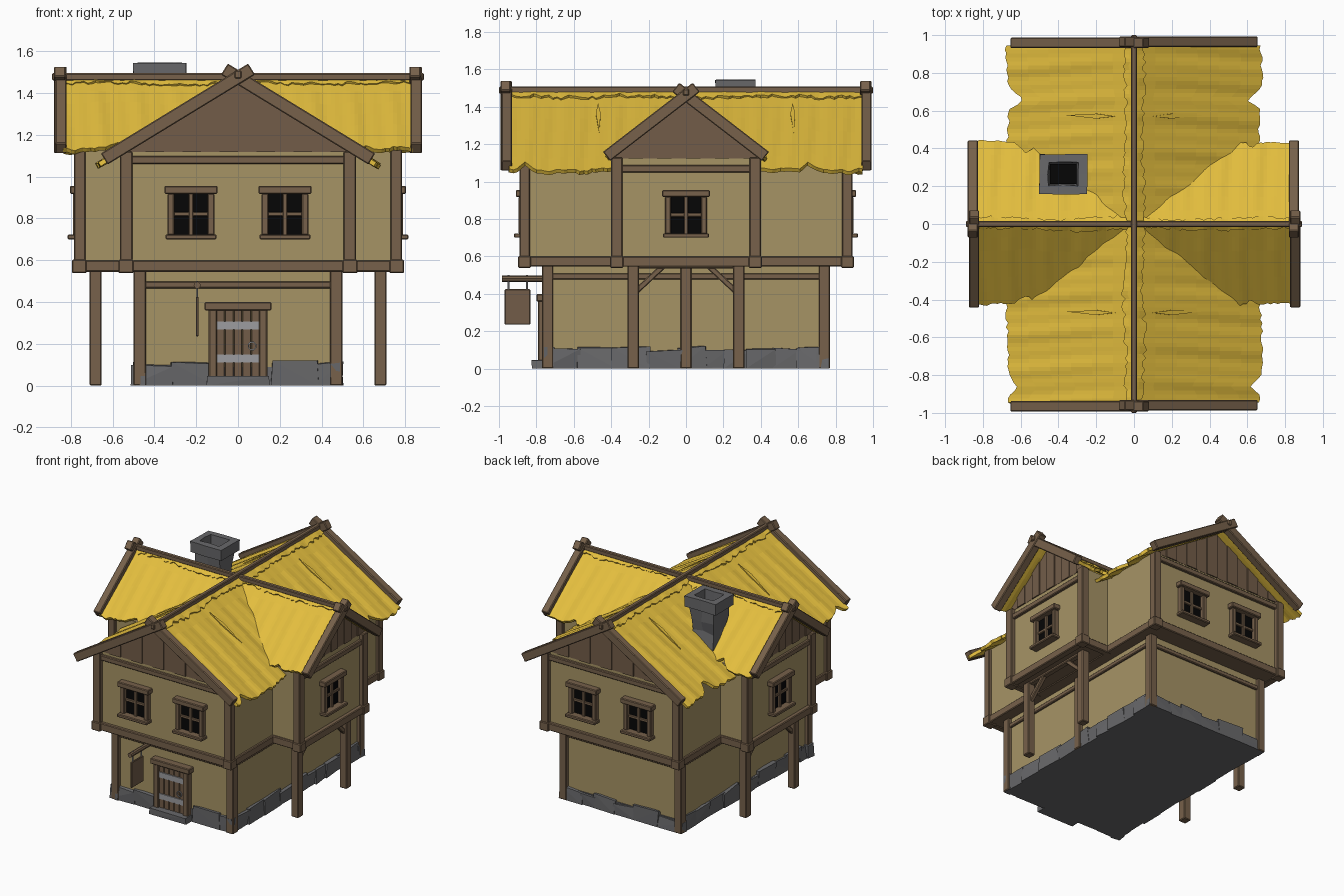
import bpy, bmesh, random
from math import sin, pi
from mathutils import Matrix, Vector

if "Cube" in bpy.data.objects:
    bpy.data.objects.remove(bpy.data.objects["Cube"])

random.seed(4)
I4 = Matrix.Identity(4)


def mat(name, r, g, b):
    m = bpy.data.materials.new(name)
    m.diffuse_color = [(c / 255) ** 2.2 for c in (r, g, b)] + [1]
    m.use_nodes = True
    m.node_tree.nodes["Principled BSDF"].inputs["Base Color"].default_value = m.diffuse_color
    return m


WOOD = mat("wood", 118, 97, 76)
PLANK = mat("plank", 114, 93, 74)
WALL = mat("plaster", 165, 146, 101)
THATCH = mat("thatch", 226, 188, 64)
STONE = mat("stone", 104, 104, 106)
DARK = mat("dark", 14, 14, 15)
IRON = mat("iron", 155, 155, 158)


def finish(name, bm, m, bevel=0):
    bmesh.ops.recalc_face_normals(bm, faces=bm.faces)
    me = bpy.data.meshes.new(name)
    bm.to_mesh(me)
    bm.free()
    me.materials.append(m)
    ob = bpy.data.objects.new(name, me)
    bpy.context.collection.objects.link(ob)
    if bevel:
        mod = ob.modifiers.new("bevel", 'BEVEL')
        mod.width, mod.segments = bevel, 1
    return ob


def box(name, x, y, z, m=WOOD, bevel=.005, M=I4):
    """Box from (min, max) pairs."""
    bm = bmesh.new()
    c = [(a + b) / 2 for a, b in (x, y, z)]
    s = [abs(b - a) for a, b in (x, y, z)]
    bmesh.ops.create_cube(bm, size=1, matrix=M @ Matrix.Translation(c) @ Matrix.Diagonal(s + [1]))
    return finish(name, bm, m, bevel)


def beam(name, p, q, w, d, m=WOOD, M=I4):
    """Timber from p to q lying in the local xz plane, w tall and d deep in y."""
    p, q = Vector(p), Vector(q)
    u = (q - p).normalized()
    n = Vector((0, 1, 0))
    R = Matrix((u, n, u.cross(n))).transposed().to_4x4()
    L = (q - p).length / 2
    return box(name, (-L, L), (-d / 2, d / 2), (-w / 2, w / 2), m, .005,
               M @ Matrix.Translation((p + q) / 2) @ R)


def rod(name, p, q, r, m=WOOD, sides=8):
    p, q = Vector(p), Vector(q)
    bm = bmesh.new()
    bmesh.ops.create_cone(bm, cap_ends=True, segments=sides, radius1=r, radius2=r, depth=(q - p).length,
                          matrix=Matrix.Translation((p + q) / 2) @ (q - p).to_track_quat('Z', 'Y').to_matrix().to_4x4())
    return finish(name, bm, m)


def turn(a):
    return Matrix.Rotation(a, 4, 'Z')


def thatch(name, half_len, half_w, ridge, slope, notches=(), rag=.008, ripple=.004, rows=6, M=I4):
    """Wavy straw sheet folded over a ridge that runs along local y."""
    bm = bmesh.new()
    n, grid = 90, []
    for i in range(n + 1):
        y = -half_len + 2 * half_len * i / n
        row = []
        for s in (-1, 1):
            w = half_w + random.uniform(-rag, rag) + .008 * sin(y * 9 + s)
            for c, width, depth in notches:
                w -= depth * max(0, 1 - abs(y - c) / width)
            ts = range(rows, 0, -1) if s < 0 else range(0, rows + 1)
            for t in ts:
                x = w * t / rows
                wave = ripple * (sin(y * 31 + s + x * 3) + .6 * sin(y * 67 + x * 5)) * min(1, t / 2)
                row.append(bm.verts.new(M @ Vector((s * x, y, ridge - slope * x + wave))))
        grid.append(row)
    for a, b in zip(grid, grid[1:]):
        for k in range(len(a) - 1):
            bm.faces.new((a[k], a[k + 1], b[k + 1], b[k]))
    ob = finish(name, bm, THATCH)
    up = sum(p.normal.z for p in ob.data.polygons)
    if up < 0:
        ob.data.flip_normals()
    mod = ob.modifiers.new("thickness", 'SOLIDIFY')
    mod.thickness, mod.offset = .022, -1


def gable(name, M, dist, half, ridge, slope, base, count):
    """Vertical planks cut to the roof slope."""
    w = 2 * half / count
    for i in range(count):
        x0, x1 = -half + i * w, -half + (i + 1) * w
        y0 = -dist - (.007 if i % 2 else 0)
        prof = [(x0, base), (x1, base), (x1, max(base + .002, ridge - slope * abs(x1))),
                (x0, max(base + .002, ridge - slope * abs(x0)))]
        bm = bmesh.new()
        a = [bm.verts.new(M @ Vector((x, y0, z))) for x, z in prof]
        b = [bm.verts.new(M @ Vector((x, -dist + .04, z))) for x, z in prof]
        bm.faces.new(a)
        bm.faces.new(b[::-1])
        for k in range(4):
            bm.faces.new((a[k], b[k], b[(k + 1) % 4], a[(k + 1) % 4]))
        finish(name, bm, PLANK)


def window(M):
    """Window around local x = 0 on a wall at local y = 0 facing -y."""
    box("window_pane", (-.085, .085), (-.006, .02), (.72, .93), DARK, 0, M)
    box("window_lintel", (-.127, .127), (-.05, .02), (.918, .956), M=M)
    box("window_sill", (-.122, .122), (-.06, .02), (.7, .724), M=M)
    for s in (-1, 1):
        box("window_jamb", (s * .08, s * .112), (-.035, .02), (.72, .92), M=M)
    box("window_bar", (-.011, .011), (-.02, .01), (.72, .92), bevel=.003, M=M)
    box("window_bar", (-.082, .082), (-.018, .01), (.812, .832), bevel=.003, M=M)


def rock(name, x, y, z, j):
    bm = bmesh.new()
    for a in x:
        for b in y:
            for c in z:
                jit = [random.uniform(-j, j) for _ in range(3)]
                bm.verts.new((a + jit[0], b + jit[1] * .5, max(0, c + jit[2]) if c else 0))
    bmesh.ops.convex_hull(bm, input=bm.verts)
    finish(name, bm, STONE)


# walls and floors
box("ground_floor_wall", (-.475, .475), (-.745, .745), (.02, .56), WALL, 0)
box("main_upper_wall", (-.545, .545), (-.86, .86), (.57, 1.12), WALL, 0)
box("wing_upper_wall", (-.755, .755), (-.375, .375), (.571, 1.135), WALL, 0)
box("main_floor", (-.54, .54), (-.86, .86), (.55, .58), WOOD, 0)
box("wing_floor", (-.75, .75), (-.37, .37), (.551, .58), WOOD, 0)

# stone footing
box("footing", (-.485, .485), (-.75, .75), (0, .09), STONE, 0)
for s in (-1, 1):
    y = -.76
    while y < .7:
        e = min(.755, y + random.uniform(.1, .2))
        rock("footing_stone", (s * .44, s * .492), (y - .01, e + .01), (0, random.uniform(.09, .12)), .01)
        y = e
    x = -.495
    while x < .46:
        e = min(.49, x + random.uniform(.1, .2))
        if s > 0 or e < -.1 or x > .1:
            rock("footing_stone", (x - .01, e + .01), (s * .7, s * .762), (0, random.uniform(.08, .115)), .01)
        x = e
rock("door_step", (-.15, .15), (-.825, -.72), (0, .042), .004)

# posts
for sx in (-1, 1):
    for sy in (-1, 1):
        box("ground_post", (sx * .44, sx * .5), (sy * .71, sy * .77), (0, .55))
        box("main_post", (sx * .505, sx * .565), (sy * .835, sy * .89), (.54, 1.12))
        box("main_post_foot", (sx * .5, sx * .572), (sy * .83, sy * .897), (.538, .603))
        box("wing_post", (sx * .73, sx * .785), (sy * .34, sy * .4), (.54, 1.13))
        box("wing_post_foot", (sx * .725, sx * .795), (sy * .335, sy * .405), (.538, .603))
        box("wing_leg", (sx * .652, sx * .71), (sy * .252, sy * .312), (0, .55))
        beam("leg_brace", (-sy * .27, -sx * .68, .41), (-sy * .12, -sx * .68, .55), .03, .03, M=turn(pi / 2))
        box("wing_side_sill", (sx * .52, sx * .76), (sy * .345, sy * .392), (.545, .6))
    box("middle_post", (sx * .455, sx * .5), (-.03, .03), (0, .55))
    box("wing_sill", (sx * .735, sx * .785), (-.37, .37), (.545, .6))
    box("wing_top_rail", (sx * .735, sx * .775), (-.36, .36), (1.05, 1.088))
    box("main_side_sill", (sx * .51, sx * .562), (-.85, .85), (.546, .599))
    box("ground_side_rail", (sx * .46, sx * .49), (-.72, .72), (.478, .51))
    box("leg_tie", (sx * .66, sx * .7), (-.28, .28), (.535, .56))
for s in (-1, 1):
    box("main_sill", (-.53, .53), (s * .84, s * .885), (.545, .6))
    box("main_top_rail", (-.52, .52), (s * .84, s * .88), (1.06, 1.098))
    box("ground_rail", (-.46, .46), (s * .73, s * .76), (.466, .498))

# gables, bargeboards and windows
MR, MS, WR, WS = 1.475, .61, 1.462, .77
for k in range(4):
    M = turn(k * pi / 2)
    main = k % 2 == 0
    r, sl, low, top, d = (MR, MS, .64, .065, .962) if main else (WR, WS, .425, .055, .85)
    if main:
        gable("main_gable_plank", M, .862, .53, MR - .02, MS, 1.118, 12)
        for x in (-.225, .225):
            window(M @ Matrix.Translation((x, -.86, 0)))
    else:
        gable("wing_gable_plank", M, .757, .385, WR - .02, WS, 1.125, 10)
        window(M @ Matrix.Translation((0, -.755, 0)))
    for s in (-1, 1):
        beam("bargeboard", (s * low, -d + s * .003, r - sl * low), (-s * top, -d + s * .003, r + sl * top),
             .062, .055, M=M)

# thatched roofs with ridge straw and ridge poles
thatch("main_thatch", .945, .67, MR, MS, [(.66, .06, .075), (-.86, .05, .05), (.3, .05, .03)])
thatch("wing_thatch", .835, .43, WR, WS, [(.57, .06, .05), (-.62, .04, .03)], M=turn(pi / 2))
thatch("main_ridge_straw", .94, .05, MR + .014, MS, rag=.012, rows=2)
thatch("wing_ridge_straw", .83, .03, WR + .01, WS, rag=.008, rows=2, M=turn(pi / 2))
box("main_ridge_pole", (-.016, .016), (-1, 1), (1.47, 1.508))
box("wing_ridge_pole", (-.89, .89), (-.016, .016), (1.46, 1.495))

# loose straw tufts lying on the main roof
for s in (-1, 1):
    for y in (.57, -.47):
        bm = bmesh.new()
        pts = [(.1, 0, 0), (.2, -.012, .006), (.36, .006, 0), (.2, .014, .006)]
        bm.faces.new([bm.verts.new((s * x, y + b, MR - MS * x + .007 + c)) for x, b, c in pts])
        ob = finish("straw_tuft", bm, THATCH)
        ob.modifiers.new("thickness", 'SOLIDIFY').thickness = .008

# chimney lofted from jittered square rings
bm = bmesh.new()
levels = [(1.08, .09, .085, .008), (1.2, .105, .09, .01), (1.3, .085, .075, .01), (1.38, .095, .08, .008),
          (1.46, .1, .085, .005), (1.465, .126, .106, .003), (1.545, .126, .106, .004),
          (1.545, .078, .06, .004), (1.44, .07, .055, 0)]
rings = []
for z, a, b, j in levels:
    ring = []
    for ux, uy in ((-1, -1), (0, -1), (1, -1), (1, 0), (1, 1), (0, 1), (-1, 1), (-1, 0)):
        ring.append(bm.verts.new((-.375 + ux * a + random.uniform(-j, j),
                                  .265 + uy * b + random.uniform(-j, j), z + random.uniform(-j, j) * .5)))
    rings.append(ring)
for p, q in zip(rings, rings[1:]):
    for k in range(8):
        bm.faces.new((p[k], p[(k + 1) % 8], q[(k + 1) % 8], q[k]))
bm.faces.new(rings[0][::-1])
bm.faces.new(rings[-1])
finish("chimney", bm, STONE)
box("chimney_flue", (-.445, -.305), (.212, .318), (1.44, 1.475), DARK, 0)

# door
for i in range(5):
    x = -.105 + i * .042
    box("door_plank", (x + .001, x + .041), (-.775, -.74), (.04, .365), PLANK, .003)
for s in (-1, 1):
    box("door_jamb", (s * .1, s * .14), (-.79, -.74), (.03, .365))
box("door_lintel", (-.16, .16), (-.8, -.74), (.36, .4))
for z in (.11, .268):
    box("door_strap", (-.1, .1), (-.782, -.77), (z, z + .04), IRON, 0)
bm = bmesh.new()
for k in range(8):
    c = Vector((.068, -.784, .19))
    R = Matrix.Rotation(k * pi / 4, 4, 'Y')
    bmesh.ops.create_cube(bm, size=1, matrix=Matrix.Translation(c) @ R @ Matrix.Translation((.018, 0, 0))
                          @ Matrix.Diagonal((.006, .006, .016, 1)))
finish("door_ring", bm, IRON)

# hanging sign
rod("sign_pole", (-.195, -.985, .481), (-.195, -.74, .481), .017)
for y in (-.95, -.85):
    rod("sign_hanger", (-.195, y, .42), (-.195, y, .5), .005, IRON, 6)
box("sign_board", (-.202, -.188), (-.97, -.832), (.235, .425), PLANK, .004)
